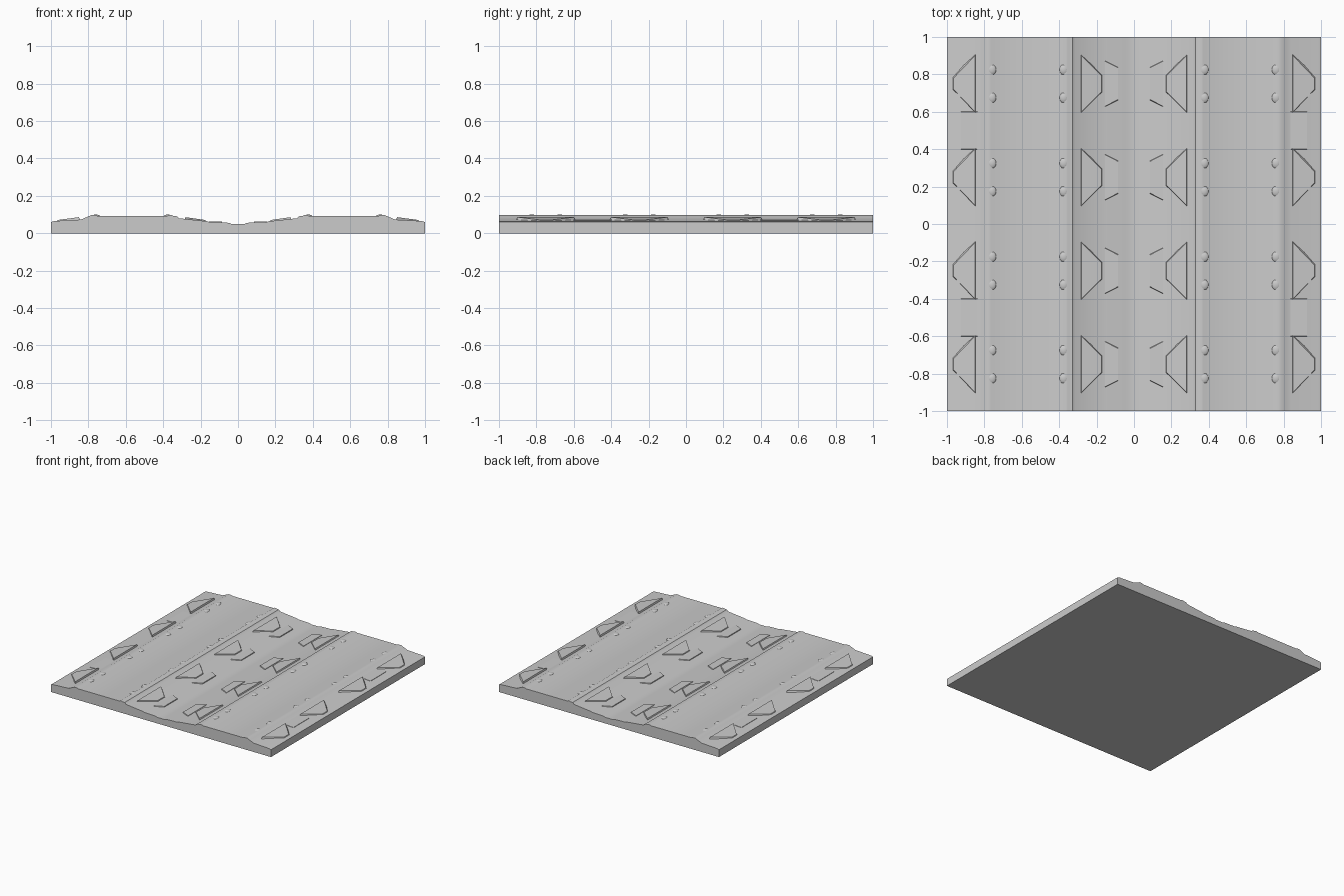
import bpy, bmesh, math

if "Cube" in bpy.data.objects:
    bpy.data.objects.remove(bpy.data.objects["Cube"])

ROWS = (-0.75, -0.25, 0.25, 0.75)


def finish(name, bm, angle=30):
    bmesh.ops.recalc_face_normals(bm, faces=bm.faces)
    me = bpy.data.meshes.new(name)
    bm.to_mesh(me)
    bm.free()
    ob = bpy.data.objects.new(name, me)
    bpy.context.collection.objects.link(ob)
    bpy.ops.object.select_all(action='DESELECT')
    ob.select_set(True)
    bpy.context.view_layer.objects.active = ob
    bpy.ops.object.shade_smooth_by_angle(angle=math.radians(angle))
    return ob


def mirror_x(ob):
    ob.modifiers.new("mirror", 'MIRROR').use_mirror_merge = False


def loft(bm, bottom, top):
    b = [bm.verts.new(p) for p in bottom]
    t = [bm.verts.new(p) for p in top]
    n = len(b)
    bm.faces.new(b[::-1])
    bm.faces.new(t)
    for i in range(n):
        j = (i + 1) % n
        bm.faces.new((b[i], b[j], t[j], t[i]))


def wedge(bm, y, base, top):
    # base / top: (x wide, half width, z), (x narrow, half width, z)
    def ring(ends):
        (xa, ha, za), (xb, hb, zb) = ends
        return [(xa, y - ha, za), (xb, y - hb, zb), (xb, y + hb, zb), (xa, y + ha, za)]
    loft(bm, ring(base), ring(top))


# slab: symmetric cross-section extruded along y
half = [(0.035, 0.05), (0.05, 0.056), (0.15, 0.059), (0.165, 0.064), (0.315, 0.080),
        (0.33, 0.093), (0.345, 0.093), (0.355, 0.097), (0.37, 0.097), (0.38, 0.092),
        (0.75, 0.092), (0.765, 0.097), (0.785, 0.097), (0.80, 0.090), (0.815, 0.084),
        (0.84, 0.073), (0.985, 0.065), (1.0, 0.06)]
profile = [(-x, z) for x, z in reversed(half)] + half + [(1, 0), (-1, 0)]
bm = bmesh.new()
loft(bm, [(x, -1, z) for x, z in profile], [(x, 1, z) for x, z in profile])
finish("track_slab", bm, 40)

# wedge blocks on the outer margins
bm = bmesh.new()
for y in ROWS:
    wedge(bm, y, ((0.84, 0.17, 0.05), (0.98, 0.04, 0.05)),
          ((0.85, 0.15, 0.086), (0.965, 0.03, 0.071)))
mirror_x(finish("outer_wedges", bm))

# wedge blocks on the slopes beside the centre channel
bm = bmesh.new()
for y in ROWS:
    wedge(bm, y, ((0.295, 0.17, 0.05), (0.165, 0.05, 0.05)),
          ((0.28, 0.15, 0.086), (0.175, 0.045, 0.071)))
mirror_x(finish("inner_wedges", bm))

# low plates between pairs of outer wedges
bm = bmesh.new()
for y in (-0.5, 0.5):
    wedge(bm, y, ((0.83, 0.11, 0.05), (0.93, 0.11, 0.05)),
          ((0.83, 0.10, 0.075), (0.925, 0.10, 0.071)))
mirror_x(finish("margin_plates", bm))

# shallow blocks lining the centre channel
bm = bmesh.new()
for y in ROWS:
    wedge(bm, y, ((0.16, 0.13, 0.05), (0.083, 0.09, 0.05)),
          ((0.155, 0.12, 0.064), (0.086, 0.085, 0.063)))
mirror_x(finish("channel_blocks", bm))

# rounded studs along the rails
bm = bmesh.new()
for x in (0.375, 0.76):
    for y in ROWS:
        for dy in (-0.075, 0.075):
            new = bmesh.ops.create_uvsphere(bm, u_segments=12, v_segments=8, radius=1)['verts']
            bmesh.ops.scale(bm, vec=(0.025, 0.03, 0.012), verts=new)
            bmesh.ops.translate(bm, vec=(x, y + dy, 0.088), verts=new)
mirror_x(finish("rail_studs", bm, 60))
